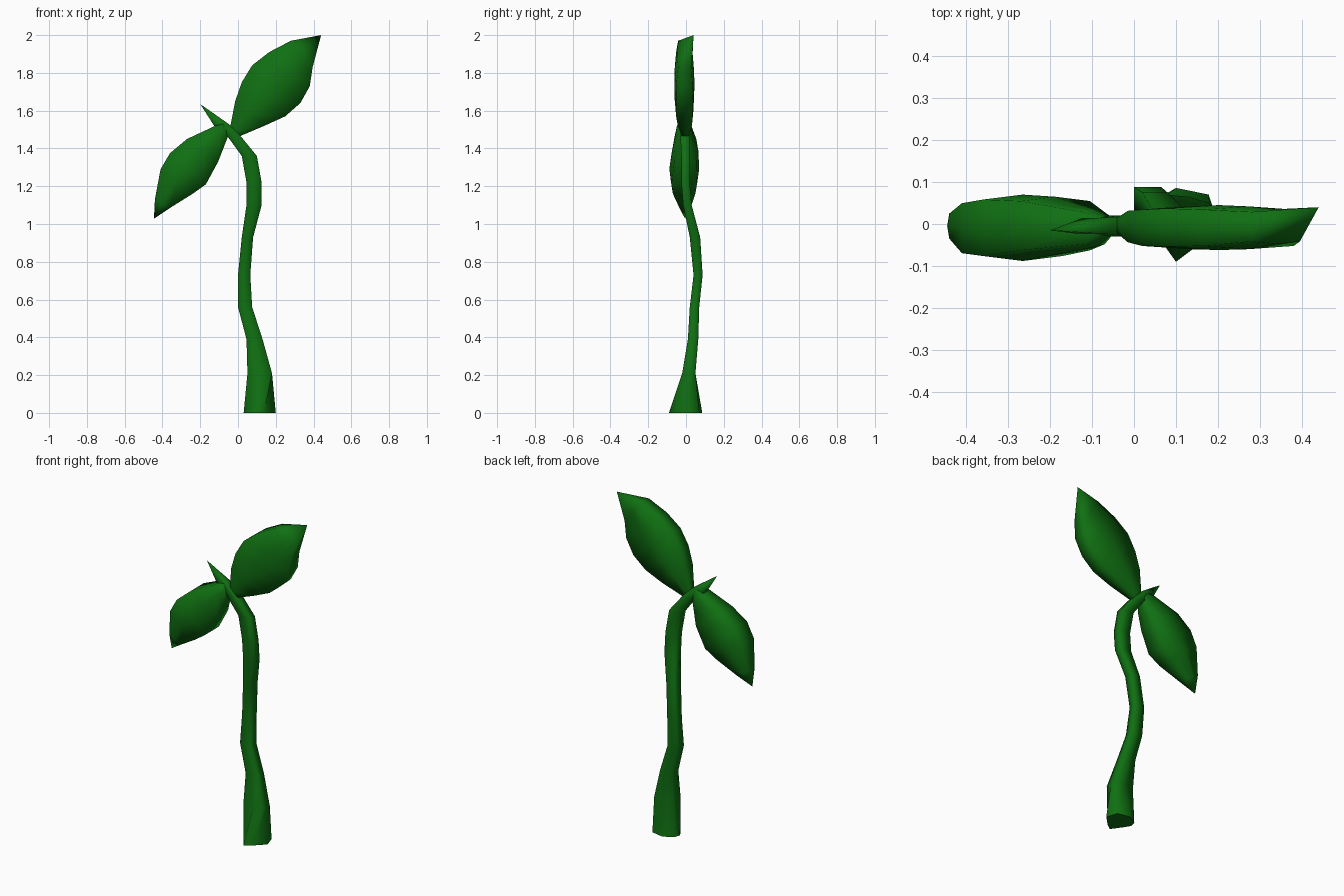
import bpy
import bmesh
from mathutils import Vector

cube = bpy.data.objects.get("Cube")
if cube:
    bpy.data.objects.remove(cube, do_unlink=True)

green = bpy.data.materials.new("leaf green")
green.use_nodes = True
colour = (0.005, 0.16, 0.006, 1)
green.diffuse_color = colour
bsdf = green.node_tree.nodes["Principled BSDF"]
bsdf.inputs["Base Color"].default_value = colour
bsdf.inputs["Roughness"].default_value = 0.8


def loft(name, rings, tip):
    """Skin a row of equal-sided rings, closing the start with a cap and the end with a point."""
    bm = bmesh.new()
    loops = [[bm.verts.new(p) for p in ring] for ring in rings]
    end = bm.verts.new(tip)
    n = len(loops[0])
    for a, b in zip(loops, loops[1:]):
        for i in range(n):
            j = (i + 1) % n
            bm.faces.new((a[i], a[j], b[j], b[i]))
    for i in range(n):
        bm.faces.new((loops[-1][i], loops[-1][(i + 1) % n], end))
    for f in bm.faces:
        f.smooth = True
    bm.faces.new(loops[0][::-1])
    bmesh.ops.recalc_face_normals(bm, faces=bm.faces)
    mesh = bpy.data.meshes.new(name)
    bm.to_mesh(mesh)
    bm.free()
    mesh.materials.append(green)
    obj = bpy.data.objects.new(name, mesh)
    bpy.context.collection.objects.link(obj)


def box_ring(start, end, front, back, corner=1.0):
    """Eight points round a box section; corner below 1 makes the front and back bulge."""
    start, end = Vector(start), Vector(end)
    middle, half = (front + back) / 2, (back - front) / 2
    section = [(0, -corner), (0.5, -1), (1, -corner), (1, 0),
               (1, corner), (0.5, 1), (0, corner), (0, 0)]
    ring = []
    for u, v in section:
        x, z = start.lerp(end, u)
        ring.append((x, middle + half * v, z))
    return ring


# Curved square stem on a flared, turned foot, ending in a small pointed shoot
foot = [(0.05, -0.02), (0.1, -0.09), (0.14, -0.06), (0.2, 0),
        (0.178, 0.07), (0.1, 0.086), (0.04, 0.05), (0.03, 0.015)]
stem = [
    ((0.05, 0.21), (0.18, 0.21), -0.02, 0.05),
    ((0.045, 0.39), (0.13, 0.39), 0.01, 0.065),
    ((0, 0.56), (0.075, 0.56), 0.02, 0.07),
    ((0, 0.73), (0.065, 0.73), 0.04, 0.088),
    ((0.02, 0.93), (0.08, 0.93), 0.02, 0.075),
    ((0.045, 1.1), (0.125, 1.1), -0.015, 0.03),
    ((0.045, 1.22), (0.125, 1.22), -0.025, 0.02),
    ((0.02, 1.36), (0.1, 1.36), -0.025, 0.02),
    ((-0.06, 1.47), (0.01, 1.47), -0.03, 0.02),
    ((-0.12, 1.51), (-0.05, 1.53), -0.025, 0.015),
]
loft("stem", [[(x, y, 0) for x, y in foot]] + [box_ring(*r) for r in stem],
     (-0.2, -0.015, 1.635))

# Drooping leaf on the right
right_leaf = [
    ((-0.08, 1.53), (-0.05, 1.47), -0.028, 0.018),
    ((-0.12, 1.52), (-0.07, 1.42), -0.055, 0.035),
    ((-0.27, 1.45), (-0.105, 1.33), -0.073, 0.065),
    ((-0.36, 1.375), (-0.17, 1.21), -0.088, 0.07),
    ((-0.41, 1.29), (-0.24, 1.16), -0.08, 0.06),
    ((-0.44, 1.13), (-0.36, 1.085), -0.04, 0.03),
]
loft("right_leaf", [box_ring(*r, corner=0.85) for r in right_leaf],
     (-0.445, -0.005, 1.028))

# Raised leaf on the left
left_leaf = [
    ((-0.04, 1.52), (0.01, 1.465), -0.025, 0.018),
    ((-0.015, 1.65), (0.14, 1.52), -0.05, 0.038),
    ((0.02, 1.75), (0.25, 1.57), -0.06, 0.042),
    ((0.075, 1.84), (0.33, 1.64), -0.062, 0.045),
    ((0.165, 1.91), (0.38, 1.73), -0.06, 0.042),
    ((0.28, 1.97), (0.395, 1.83), -0.048, 0.035),
]
loft("left_leaf", [box_ring(*r, corner=0.85) for r in left_leaf], (0.44, 0.04, 2))
